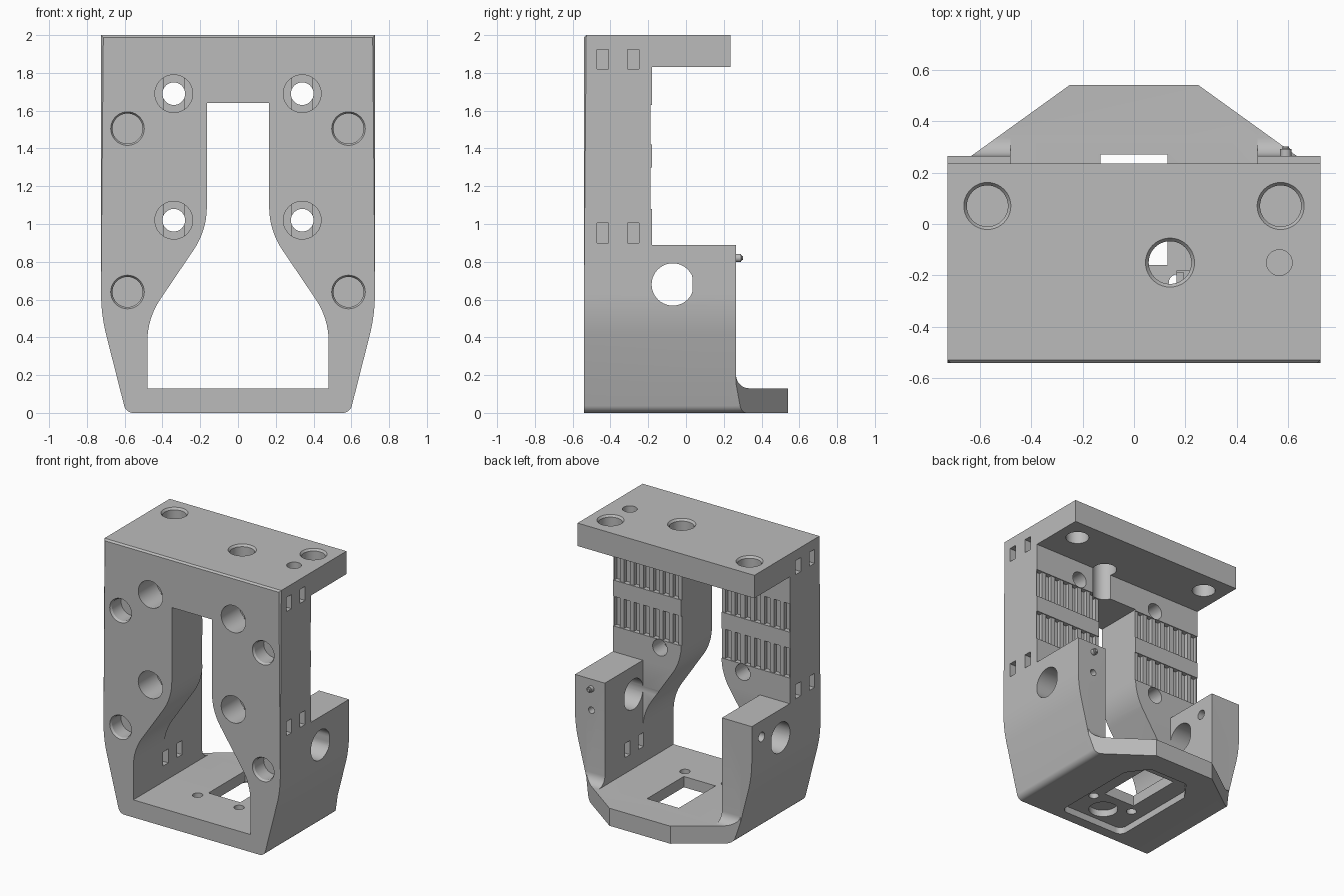
import bpy, bmesh, math
from mathutils import Vector, Matrix

if "Cube" in bpy.data.objects:
    bpy.data.objects.remove(bpy.data.objects["Cube"], do_unlink=True)

grey = bpy.data.materials.new("plain_grey")
grey.use_nodes = True
colour = (0.5, 0.5, 0.5, 1)
grey.diffuse_color = colour
grey.node_tree.nodes["Principled BSDF"].inputs["Base Color"].default_value = colour


def add_object(name, bm):
    bmesh.ops.recalc_face_normals(bm, faces=bm.faces)
    mesh = bpy.data.meshes.new(name)
    bm.to_mesh(mesh)
    bm.free()
    mesh.materials.append(grey)
    ob = bpy.data.objects.new(name, mesh)
    bpy.context.collection.objects.link(ob)
    return ob


def place(axis, a, b, t):
    return {"x": (t, a, b), "y": (a, t, b), "z": (a, b, t)}[axis]


def prism(bm, axis, pts, lo, hi, hi_pts=None):
    """Extrude an outline along an axis, optionally tapering to a second outline."""
    low = [bm.verts.new(place(axis, a, b, lo)) for a, b in pts]
    top = [bm.verts.new(place(axis, a, b, hi)) for a, b in hi_pts or pts]
    bm.faces.new(low)
    bm.faces.new(top)
    for i in range(len(low)):
        j = (i + 1) % len(low)
        bm.faces.new((low[i], low[j], top[j], top[i]))


def rounded(corners, steps=8):
    """Outline from (a, b, radius) corners."""
    out = []
    for i, (a, b, r) in enumerate(corners):
        p = Vector((a, b))
        if not r:
            out.append((a, b))
            continue
        u = (Vector(corners[i - 1][:2]) - p).normalized()
        v = (Vector(corners[(i + 1) % len(corners)][:2]) - p).normalized()
        half = u.angle(v) / 2
        centre = p + (u + v).normalized() * r / math.sin(half)
        s = p + u * r / math.tan(half) - centre
        e = p + v * r / math.tan(half) - centre
        turn = s.angle_signed(e)
        for k in range(steps + 1):
            q = Matrix.Rotation(-turn * k / steps, 2) @ s + centre
            out.append((q.x, q.y))
    return out


def mirrored(half):
    return half + [(-a, b, r) for a, b, r in reversed(half)]


def circle(a, b, r, n=40):
    return [(a + r * math.cos(math.tau * i / n), b + r * math.sin(math.tau * i / n)) for i in range(n)]


# Main block from the tapered front outline, with chamfered front edges
bm = bmesh.new()
outline = rounded(mirrored([(0.725, 2, 0), (0.725, 0.52, 0.9), (0.593, 0, 0.05)]))
prism(bm, "y", outline, -0.54, 0.54)
front = [e for e in bm.edges if all(v.co.y < -0.53 for v in e.verts)]
bmesh.ops.bevel(bm, geom=front, offset=0.012, segments=1, affect="EDGES")
body = add_object("bracket_body", bm)
cutters = []


def cut(bm):
    ob = add_object("cutter", bm)
    ob.hide_render = True
    mod = body.modifiers.new("cut", "BOOLEAN")
    mod.operation, mod.solver, mod.object = "DIFFERENCE", "EXACT", ob
    cutters.append(ob)


def cut_prism(axis, pts, lo, hi, hi_pts=None):
    bm = bmesh.new()
    prism(bm, axis, pts, lo, hi, hi_pts)
    cut(bm)


def cut_boxes(*boxes):
    bm = bmesh.new()
    for x0, x1, y0, y1, z0, z1 in boxes:
        prism(bm, "z", [(x0, y0), (x1, y0), (x1, y1), (x0, y1)], z0, z1)
    cut(bm)


def drill(axis, a, b, r, lo, hi):
    cut_prism(axis, circle(a, b, r), lo, hi)


# Space under the top shelf, behind the shelf and between the arms
cut_boxes((-1, 1, -0.18, 0.7, 0.89, 1.83))
cut_boxes((-1, 1, 0.235, 0.7, 1.5, 2.1))
cut_boxes((-0.48, 0.48, -0.18, 0.7, 0.13, 1.2))

# Keyhole opening through the front plate
cut_prism("y", rounded(mirrored([(0.165, 1.64, 0), (0.165, 0.966, 0.4), (0.48, 0.5, 0.4), (0.48, 0.13, 0)])),
          -0.7, -0.1)

# Back of the arms with a fillet down to the floor
cut_prism("x", rounded([(0.265, 1.6, 0), (0.265, 0.13, 0.07), (0.7, 0.13, 0), (0.7, 1.6, 0)]), -1, 1)

for s in (1, -1):
    # Slanted floor corners and tilted undercut
    cut_prism("z", [(s * 0.15, 0.612), (s * 0.632, 0.265), (s * 0.9, 0.265), (s * 0.9, 0.612)], -0.1, 0.6)
    n = Vector((s * 0.94, 1, -0.4)).normalized()
    bm = bmesh.new()
    bmesh.ops.create_cube(bm, size=1.4)
    bm.transform(Matrix.Translation(Vector((s * 0.6, 0.21, 0)) + n * 0.7)
                 @ n.to_track_quat("Z", "Y").to_matrix().to_4x4())
    cut(bm)

    # Counterbored bolt holes and blind magnet holes in the front
    for z in (1.02, 1.69):
        drill("y", s * 0.34, z, 0.1, -0.6, -0.33)
        cut_boxes((s * 0.34 - 0.055, s * 0.34 + 0.055, -0.34, -0.31, z - 0.1, z + 0.1))
        drill("y", s * 0.34, z, 0.06, -0.6, -0.1)
    for z in (0.64, 1.505):
        drill("y", s * 0.585, z, 0.08, -0.6, -0.42)
        cut_prism("y", circle(s * 0.585, z, 0.092), -0.545, -0.525, circle(s * 0.585, z, 0.08))

    # Belt grooves on the back of the plate
    for z0, z1 in ((1.08, 1.3), (1.42, 1.63)):
        cut_boxes((s * 0.1, s * 0.8, -0.187, 0, z0, z1))
        cut_boxes(*[(s * (x - 0.023), s * (x + 0.023), -0.215, 0, z0, z1)
                    for x in [0.215 + 0.08 * i for i in range(7)]])

    # Tie slots: pairs joined inside the wall
    def tie_slot(x_open, x_in, y, z):
        w = 0.03
        cut_boxes((s * x_open, s * x_in, y - w, y + w, z - 0.052, z + 0.052))
        cut_boxes((s * x_open, s * x_in, y + 0.16 - w, y + 0.16 + w, z - 0.052, z + 0.052))
        deep = x_in + math.copysign(0.04, x_in - x_open)
        cut_boxes((s * x_in, s * deep, y - w, y + 0.16 + w, z - 0.052, z + 0.052))

    tie_slot(0.8, 0.65, -0.44, 1.872)
    tie_slot(0.8, 0.65, -0.44, 0.952)
    tie_slot(0.4, 0.54, -0.16, 0.3)

    # Shelf rod holes and floor screw holes
    drill("z", s * 0.57, 0.07, 0.08, 1.7, 2.1)
    cut_prism("z", circle(s * 0.57, 0.07, 0.08), 1.985, 2.002, circle(s * 0.57, 0.07, 0.093))
    drill("z", s * 0.17, -0.23, 0.035, -0.1, 0.3)

# Centre shelf hole and small blind hole beside it
drill("z", 0.14, -0.15, 0.083, 1.6, 2.1)
cut_prism("z", circle(0.14, -0.15, 0.083), 1.985, 2.002, circle(0.14, -0.15, 0.097))
drill("z", 0.565, -0.15, 0.05, 1.9, 2.1)

# Flat-sided hole through both arms, and side and back pin holes
cut_prism("x", [(min(a, 0.035), b) for a, b in circle(-0.07, 0.68, 0.112)], -1, 1)
drill("x", 0.15, 0.77, 0.035, -1, -0.4)
drill("y", 0.59, 0.66, 0.024, 0.15, 0.4)

# Window in the floor, and the pocket and round recess below it
cut_boxes((-0.13, 0.13, -0.16, 0.27, -0.1, 0.3))
cut_prism("z", rounded(mirrored([(0.27, -0.46, 0.05), (0.27, 0.22, 0.04), (0.16, 0.37, 0.04)])), -0.1, 0.05)
drill("z", 0, -0.33, 0.1, -0.1, 0.1)

# Bake the cuts and remove the cutters
graph = bpy.context.evaluated_depsgraph_get()
mesh = bpy.data.meshes.new_from_object(body.evaluated_get(graph))
body.modifiers.clear()
body.data = mesh
mesh.materials.clear()
mesh.materials.append(grey)
for p in mesh.polygons:
    p.material_index = 0
for ob in cutters:
    bpy.data.objects.remove(ob, do_unlink=True)

# Locating pin on the back of one arm
bm = bmesh.new()
prism(bm, "y", circle(0.59, 0.82, 0.022, 20), 0.25, 0.302)
tip = [e for e in bm.edges if all(v.co.y > 0.3 for v in e.verts)]
bmesh.ops.bevel(bm, geom=tip, offset=0.01, segments=3, affect="EDGES")
pin = add_object("locating_pin", bm)

bpy.ops.object.select_all(action="DESELECT")
for ob in (body, pin):
    ob.select_set(True)
bpy.context.view_layer.objects.active = body
bpy.ops.object.shade_smooth_by_angle(angle=math.radians(30))
